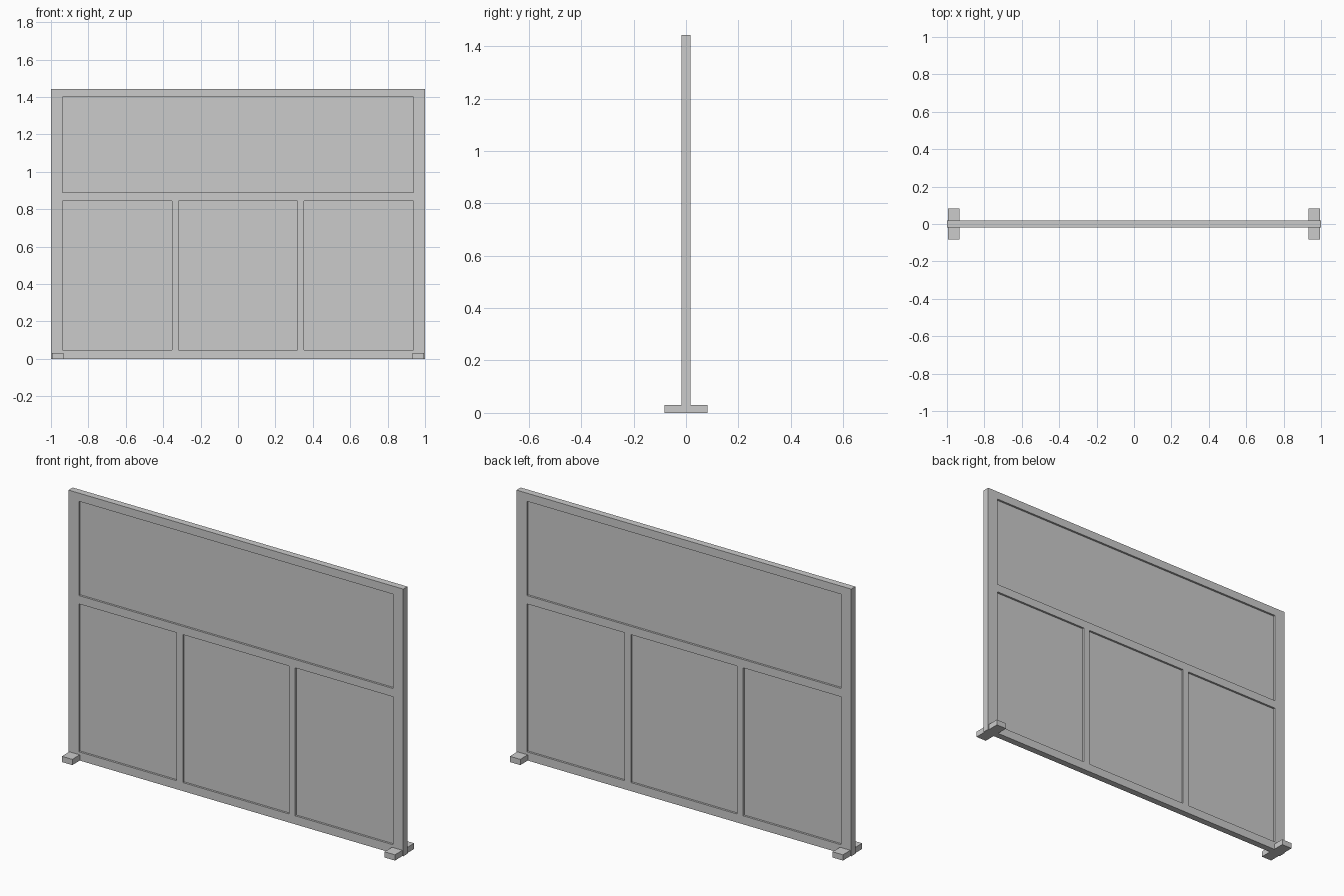
import bpy, bmesh

if "Cube" in bpy.data.objects:
    bpy.data.objects.remove(bpy.data.objects["Cube"])


def box(name, x, y, z):
    """Axis-aligned box from (min, max) ranges."""
    bm = bmesh.new()
    bmesh.ops.create_cube(bm, size=1)
    for v in bm.verts:
        v.co = [r[0] if c < 0 else r[1] for c, r in zip(v.co, (x, y, z))]
    mesh = bpy.data.meshes.new(name)
    bm.to_mesh(mesh)
    bm.free()
    obj = bpy.data.objects.new(name, mesh)
    bpy.context.collection.objects.link(obj)
    return obj


TOP = 1.443
Y = (-0.018, 0.018)        # frame depth
PANEL_Y = (-0.007, 0.007)  # recessed panel depth
INNER = 0.938              # half width of the opening
RAIL = (0.845, 0.89)       # middle rail heights
SILL, HEAD = 0.046, 1.399
MULLION = (0.317, 0.354)

# outer posts, feet and lower mullions, on both sides
for side, s in (("left", -1), ("right", 1)):
    def span(a, b):
        return tuple(sorted((s * a, s * b)))
    box(f"{side}_post", span(INNER, 1.0), Y, (0, TOP))
    box(f"{side}_foot", span(0.933, 0.995), (-0.082, 0.082), (0, 0.031))
    box(f"{side}_mullion", span(*MULLION), Y, (SILL, RAIL[0]))
    box(f"{side}_lower_panel", span(MULLION[1], INNER), PANEL_Y, (SILL, RAIL[0]))

# horizontal rails
for name, z in (("bottom_rail", (0, SILL)), ("middle_rail", RAIL), ("top_rail", (HEAD, TOP))):
    box(name, (-INNER, INNER), Y, z)

# remaining infill panels
box("centre_lower_panel", (-MULLION[0], MULLION[0]), PANEL_Y, (SILL, RAIL[0]))
box("upper_panel", (-INNER, INNER), PANEL_Y, (RAIL[1], HEAD))
